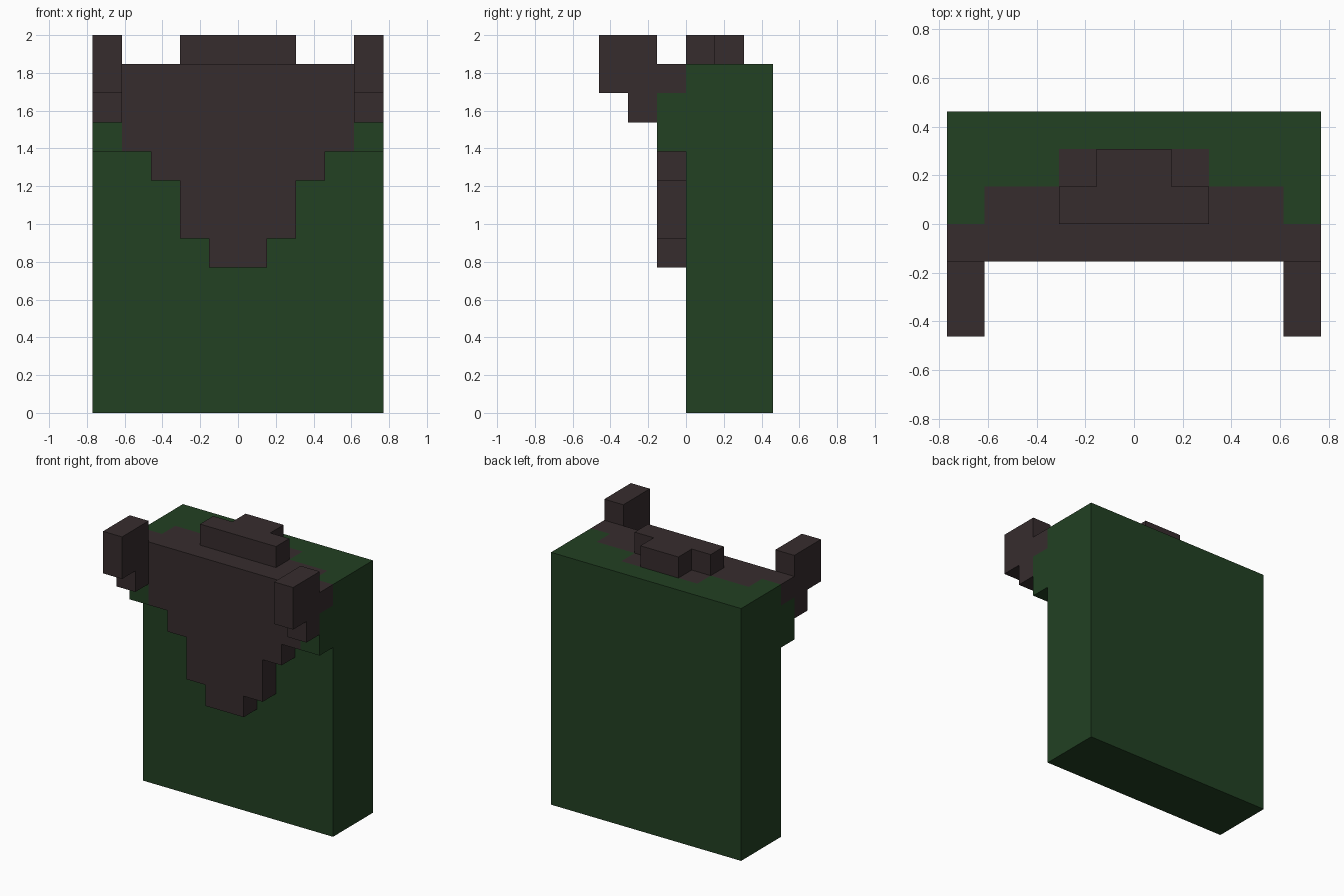
import bpy, bmesh
from mathutils import Vector

U = 2 / 13  # block size: the model is 13 blocks tall

cube = bpy.data.objects.get("Cube")
if cube:
    bpy.data.objects.remove(cube, do_unlink=True)


def material(name, rgb):
    m = bpy.data.materials.new(name)
    m.use_nodes = True
    m.diffuse_color = (*rgb, 1)
    bsdf = m.node_tree.nodes["Principled BSDF"]
    bsdf.inputs["Base Color"].default_value = (*rgb, 1)
    bsdf.inputs["Roughness"].default_value = 0.9
    return m


GREEN = material("dark green", (0.0160, 0.0520, 0.0165))
BROWN = material("dark brown", (0.0375, 0.0255, 0.0270))


def finish(name, bm, *mats):
    bmesh.ops.recalc_face_normals(bm, faces=bm.faces[:])
    mesh = bpy.data.meshes.new(name)
    bm.to_mesh(mesh)
    bm.free()
    for m in mats:
        mesh.materials.append(m)
    ob = bpy.data.objects.new(name, mesh)
    bpy.context.collection.objects.link(ob)
    return ob


def prism(name, outline, axis, start, end, mat):
    """Extrude an outline, given in blocks, along an axis from start to end."""
    bm = bmesh.new()
    verts = []
    for a, b in outline:
        co = [a, b]
        co.insert(axis, start)
        verts.append(bm.verts.new(Vector(co) * U))
    face = bm.faces.new(verts)
    shift = Vector((0, 0, 0))
    shift[axis] = (end - start) * U
    moved = bmesh.ops.extrude_face_region(bm, geom=[face])["geom"]
    bmesh.ops.translate(bm, vec=shift,
                        verts=[v for v in moved if isinstance(v, bmesh.types.BMVert)])
    # extruding a lone face keeps the first cap, so the solid is closed
    return finish(name, bm, mat)


def mirrored(half):
    """Complete a symmetric outline from its +x half."""
    return half + [(-x, z) for x, z in reversed(half)]


# Main slab, with a stepped brown patch cut into its top face
bm = bmesh.new()
bmesh.ops.create_cube(bm, size=1)
for v in bm.verts:
    v.co = Vector((v.co.x * 10, v.co.y * 3 + 1.5, v.co.z * 12 + 6)) * U
for axis, cuts in ((0, (-4, -2, 2, 4)), (1, (1, 2))):
    normal = Vector((0, 0, 0))
    normal[axis] = 1
    for c in cuts:
        bmesh.ops.bisect_plane(bm, geom=bm.verts[:] + bm.edges[:] + bm.faces[:],
                               plane_co=normal * c * U, plane_no=normal)
for f in bm.faces:
    x, y, z = f.calc_center_median() / U
    if z > 11.9 and ((abs(x) < 4 and y < 1) or (abs(x) < 2 and y < 2)):
        f.material_index = 1
finish("body", bm, GREEN, BROWN)

# Stepped bib on the front, tapering downwards
bib = [(4, 12), (4, 9), (3, 9), (3, 8), (2, 8), (2, 6), (1, 6), (1, 5)]
prism("front_bib", mirrored(bib), 1, -1, 0, BROWN)

# T-shaped crest on top
crest = [(2, 0), (2, 1), (1, 1), (1, 2)]
prism("top_crest", mirrored(crest), 2, 12, 13, BROWN)

# Forward horns and the green blocks they rest on, one pair per side
horn = [(0, 12), (0, 11), (-1, 11), (-1, 10), (-2, 10),
        (-2, 11), (-3, 11), (-3, 13), (-1, 13), (-1, 12)]
support = [(0, 9), (0, 11), (-1, 11), (-1, 9)]
for side, s in (("left", 1), ("right", -1)):
    prism(side + "_horn", horn, 0, 4 * s, 5 * s, BROWN)
    prism(side + "_horn_support", support, 0, 4 * s, 5 * s, GREEN)
